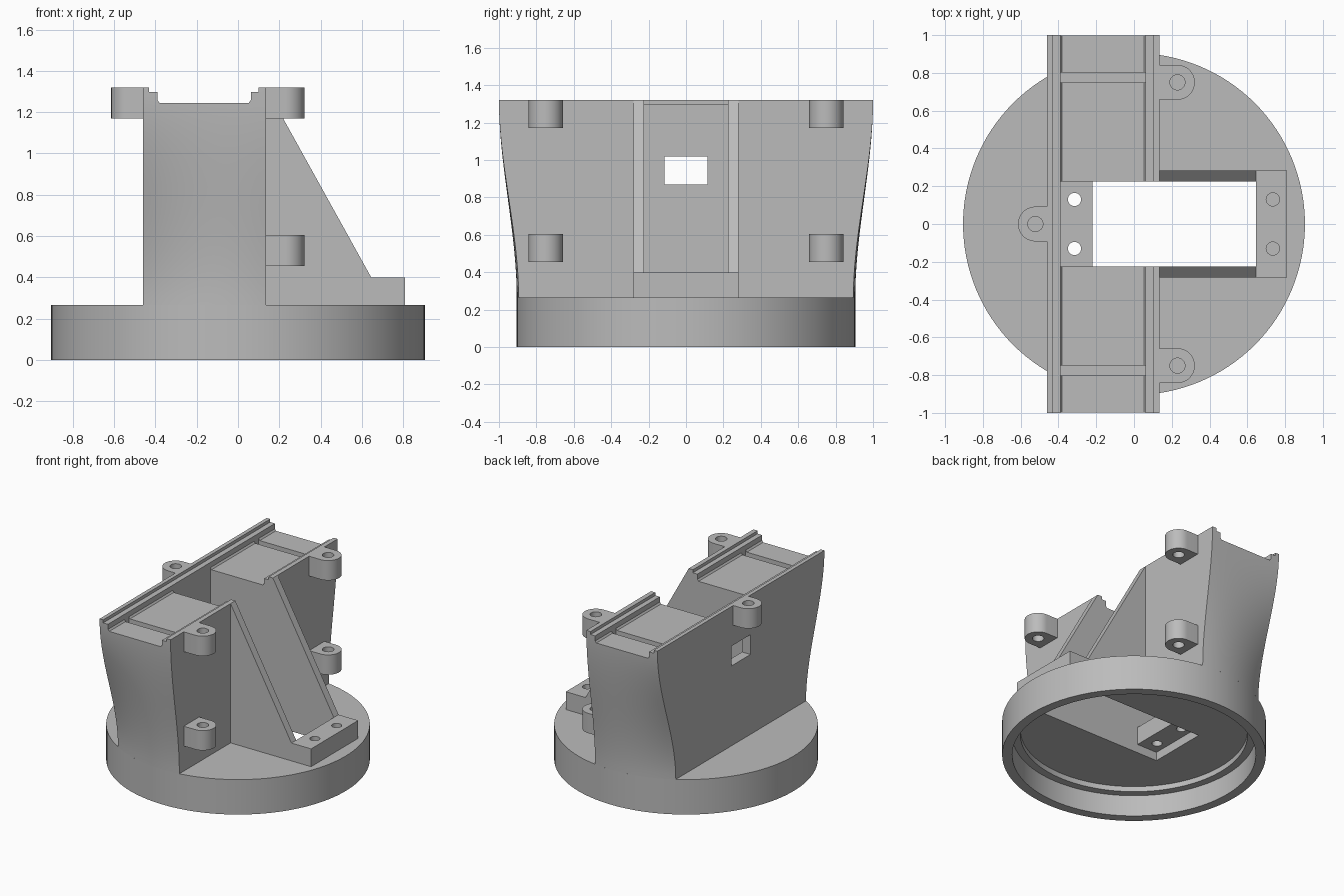
import bpy, bmesh, math

if "Cube" in bpy.data.objects:
    bpy.data.objects.remove(bpy.data.objects["Cube"])

grey = bpy.data.materials.new("plain grey")
grey.use_nodes = True
COLOUR = (0.5, 0.5, 0.5, 1)
grey.diffuse_color = COLOUR
grey.node_tree.nodes["Principled BSDF"].inputs["Base Color"].default_value = COLOUR

RADIUS, DECK, TOP = 0.905, 0.265, 1.32      # base radius, base top, overall height
BACK, FACE = -0.46, 0.135                   # tower walls in x
SLOT_BACK, SLOT_END, SLOT_Y = -0.39, 0.645, 0.225


def finish(name, bm):
    bmesh.ops.recalc_face_normals(bm, faces=bm.faces)
    mesh = bpy.data.meshes.new(name)
    bm.to_mesh(mesh)
    bm.free()
    mesh.materials.append(grey)
    ob = bpy.data.objects.new(name, mesh)
    bpy.context.collection.objects.link(ob)
    return ob


def prism(name, points, lo, hi, axis="z"):
    """Extrude a 2D outline along z (points are x, y) or along y (points are x, z)."""
    bm = bmesh.new()
    place = (lambda p, h: (p[0], p[1], h)) if axis == "z" else (lambda p, h: (p[0], h, p[1]))
    rings = [[bm.verts.new(place(p, h)) for p in points] for h in (lo, hi)]
    n = len(points)
    for i in range(n):
        j = (i + 1) % n
        bm.faces.new((rings[0][i], rings[0][j], rings[1][j], rings[1][i]))
    bm.faces.new(rings[0])
    bm.faces.new(rings[1])
    return finish(name, bm)


def box(name, x0, x1, y0, y1, z0, z1):
    return prism(name, [(x0, y0), (x1, y0), (x1, y1), (x0, y1)], z0, z1)


def arc(cx, cy, r, start, end, n):
    angles = [math.radians(start + (end - start) * i / n) for i in range(n + 1)]
    return [(cx + r * math.cos(a), cy + r * math.sin(a)) for a in angles]


def disc(name, cx, cy, r, z0, z1, n=32):
    return prism(name, arc(cx, cy, r, 0, 360, n)[:-1], z0, z1)


def cut(ob, *cutters):
    bpy.context.view_layer.objects.active = ob
    for c in cutters:
        c.hide_render = True
        mod = ob.modifiers.new("cut", "BOOLEAN")
        mod.operation, mod.solver, mod.object = "DIFFERENCE", "EXACT", c
        bpy.ops.object.modifier_apply(modifier=mod.name)
        bpy.data.objects.remove(c)
    return ob


def smooth(ob):
    bpy.ops.object.select_all(action="DESELECT")
    ob.select_set(True)
    bpy.context.view_layer.objects.active = ob
    bpy.ops.object.shade_smooth_by_angle(angle=math.radians(30))


# Round base with a stepped recess underneath and the slot through its floor
base = disc("round_base", 0, 0, RADIUS, 0, DECK, 128)
cut(base,
    disc("recess", 0, 0, 0.836, -0.1, 0.16, 128),
    disc("inner_recess", 0, 0, 0.78, -0.1, 0.2, 128),
    box("base_slot", SLOT_BACK, SLOT_END, -SLOT_Y, SLOT_Y, 0.1, 0.4))

# Tower: ends blend from the round base to a straight top edge
COLS, ROWS = 16, 24
bm = bmesh.new()
rings = []
for r in range(ROWS + 1):
    t = r / ROWS
    ease = t * t * (3 - 2 * t)
    xs = [BACK + (FACE - BACK) * c / COLS for c in range(COLS + 1)]
    front = [(x, -(1 - ease) * math.sqrt(RADIUS ** 2 - x * x) - ease) for x in xs]
    outline = front + [(x, -y) for x, y in reversed(front)]
    rings.append([bm.verts.new((x, y, DECK + (TOP - DECK) * t)) for x, y in outline])
for low, high in zip(rings, rings[1:]):
    for i in range(len(low)):
        j = (i + 1) % len(low)
        bm.faces.new((low[i], low[j], high[j], high[i]))
bm.faces.new(rings[0])
bm.faces.new(rings[-1])
tower = finish("tower", bm)

# Stepped channel along the top, cross grooves, slot and window
channel = [(-0.43, 1.4), (-0.43, 1.297), (-0.39, 1.297), (-0.39, 1.258), (-0.38, 1.245),
           (0.052, 1.245), (0.062, 1.258), (0.062, 1.297), (0.1, 1.297), (0.1, 1.4)]
cut(tower, prism("channel", channel, -1.2, 1.2, "y"))
for side in (-1, 1):
    y0, y1 = sorted((side * 0.75, side * 0.803))
    cut(tower, box("cross_groove", SLOT_BACK, 0.062, y0, y1, 1.2, 1.28))
cut(tower,
    box("tower_slot", SLOT_BACK, 0.3, -SLOT_Y, SLOT_Y, 0.1, 1.5),
    box("window", -0.6, -0.3, -0.115, 0.115, 0.87, 1.02))

# Sloping side walls of the chute
slope = [(FACE, DECK), (SLOT_END, DECK), (SLOT_END, 0.4), (FACE, TOP)]
for name, y in (("right_chute_wall", -0.282), ("left_chute_wall", SLOT_Y)):
    prism(name, slope, y, y + 0.057, "y")

# Mounting blocks at both ends of the slot
foot = box("chute_foot", SLOT_END, 0.81, -0.282, 0.282, DECK, 0.4)
shelf = box("inner_shelf", SLOT_BACK, -0.22, -SLOT_Y, SLOT_Y, DECK, 0.4)
for y in (-0.13, 0.13):
    cut(foot, disc("foot_hole", 0.735, y, 0.035, 0.28, 0.5))
    cut(shelf, disc("shelf_hole", -0.315, y, 0.035, 0.1, 0.5))


# Rounded screw lugs on the tower walls
def lug(name, wall, cx, cy, z):
    r = 0.092
    turn = 0 if cx > wall else 180
    outline = [(wall, cy - r * (1 if cx > wall else -1))]
    outline += arc(cx, cy, r, turn - 90, turn + 90, 24)
    outline += [(wall, cy + r * (1 if cx > wall else -1))]
    ob = prism(name, outline, z, z + 0.15)
    cut(ob, disc("lug_hole", cx, cy, 0.04, z - 0.1, z + 0.3))
    smooth(ob)


for side, y in (("right", -0.75), ("left", 0.75)):
    lug(side + "_upper_lug", FACE, 0.23, y, TOP - 0.15)
    lug(side + "_lower_lug", FACE, 0.23, y, 0.455)
lug("back_lug", BACK, -0.522, 0, TOP - 0.15)

for part in (base, tower, foot, shelf):
    smooth(part)
